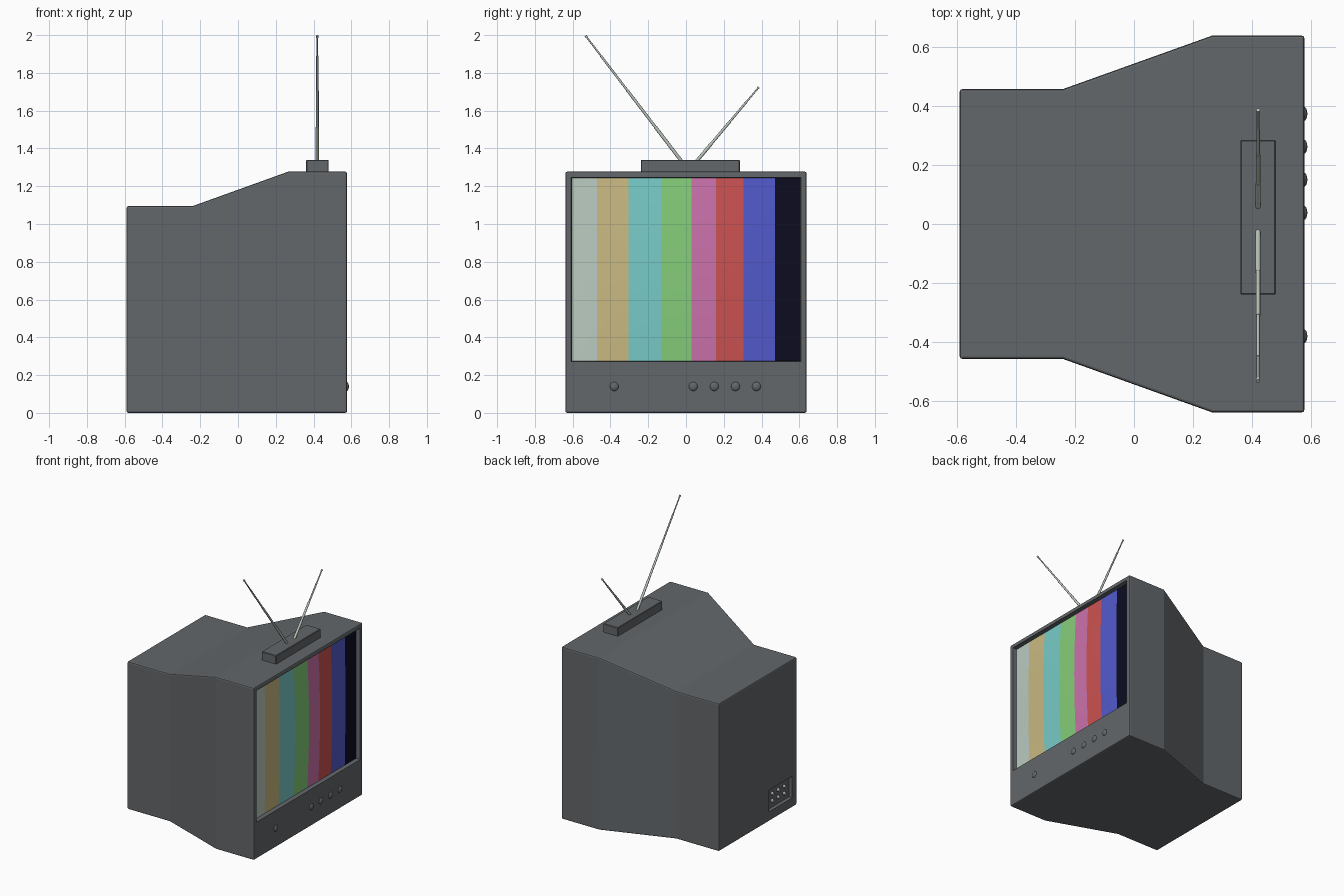
import bpy, bmesh, math
from mathutils import Vector

if "Cube" in bpy.data.objects:
    bpy.data.objects.remove(bpy.data.objects["Cube"])


def mat(name, r, g, b):
    m = bpy.data.materials.new(name)
    lin = [((c / 255 + 0.055) / 1.055) ** 2.4 for c in (r, g, b)]
    m.diffuse_color = (*lin, 1)
    m.use_nodes = True
    m.node_tree.nodes["Principled BSDF"].inputs["Base Color"].default_value = m.diffuse_color
    return m


casing_grey = mat("casing grey", 99, 103, 106)
silver = mat("silver", 187, 198, 188)
bars = [mat("bar pale grey", 188, 204, 194), mat("bar tan", 202, 186, 130),
        mat("bar cyan", 120, 204, 200), mat("bar green", 134, 206, 122),
        mat("bar pink", 204, 114, 172), mat("bar red", 204, 82, 82),
        mat("bar blue", 82, 90, 204), mat("bar black", 12, 12, 32)]


def finish(name, bm, mats, smooth=None):
    bmesh.ops.recalc_face_normals(bm, faces=bm.faces)
    me = bpy.data.meshes.new(name)
    bm.to_mesh(me)
    bm.free()
    ob = bpy.data.objects.new(name, me)
    bpy.context.collection.objects.link(ob)
    for m in mats:
        me.materials.append(m)
    if smooth:
        bpy.ops.object.select_all(action='DESELECT')
        ob.select_set(True)
        bpy.context.view_layer.objects.active = ob
        bpy.ops.object.shade_smooth_by_angle(angle=math.radians(smooth))
    return ob


def rod(bm, a, b, r, sides=12):
    # cylinder between two points
    a, b = Vector(a), Vector(b)
    rot = (b - a).to_track_quat('Z', 'Y').to_matrix().to_4x4()
    rot.translation = (a + b) / 2
    bmesh.ops.create_cone(bm, cap_ends=True, segments=sides, radius1=r, radius2=r,
                          depth=(b - a).length, matrix=rot)


# casing: rectangles lofted from the rear socket recess to the screen recess
# each ring: x, y0, y1, z0, z1
rings = [(-0.568, -0.395, -0.135, 0.075, 0.225),
         (-0.59, -0.40, -0.13, 0.07, 0.23),
         (-0.59, -0.457, 0.457, 0, 1.095),
         (-0.24, -0.457, 0.457, 0, 1.095),
         (0.265, -0.638, 0.638, 0, 1.277),
         (0.577, -0.638, 0.638, 0, 1.277),
         (0.577, -0.608, 0.608, 0.272, 1.247),
         (0.54, -0.604, 0.604, 0.276, 1.243)]
bm = bmesh.new()
loops = [[bm.verts.new((x, y, z)) for y, z in ((y0, z0), (y1, z0), (y1, z1), (y0, z1))]
         for x, y0, y1, z0, z1 in rings]
for p, q in zip(loops, loops[1:]):
    for i in range(4):
        j = (i + 1) % 4
        bm.faces.new((p[i], p[j], q[j], q[i]))
bm.faces.new(loops[0])
bm.faces.new(loops[-1])
outer = {v for l in loops[2:6] for v in l}
kinks = [set(loops[3]), set(loops[4])]
edges = [e for e in bm.edges if set(e.verts) <= outer and not any(set(e.verts) <= k for k in kinks)]
bmesh.ops.bevel(bm, geom=edges, offset=0.009, segments=2, profile=0.5, affect='EDGES')
finish("casing", bm, [casing_grey])

# screen: gently bulging glass split into colour bars
bounds = [-0.604, -0.47, -0.305, -0.13, 0.03, 0.16, 0.305, 0.47, 0.604]
SUB, ROWS = 3, 12
ys = [a + (b - a) * k / SUB for a, b in zip(bounds, bounds[1:]) for k in range(SUB)] + [bounds[-1]]
zs = [0.276 + 0.967 * k / ROWS for k in range(ROWS + 1)]
bm = bmesh.new()
grid = [[bm.verts.new((0.547 + 0.015 * (1 - (y / 0.604) ** 2) * (1 - ((z - 0.7595) / 0.4835) ** 2), y, z))
         for z in zs] for y in ys]
for i in range(len(ys) - 1):
    for k in range(ROWS):
        f = bm.faces.new((grid[i][k], grid[i + 1][k], grid[i + 1][k + 1], grid[i][k + 1]))
        f.material_index = i // SUB
screen = finish("screen", bm, bars, 30)
if screen.data.polygons[0].normal.x < 0:
    screen.data.flip_normals()

# control knobs: shallow domes
bm = bmesh.new()
for y in (-0.38, 0.038, 0.15, 0.262, 0.373):
    ret = bmesh.ops.create_uvsphere(bm, u_segments=16, v_segments=10, radius=0.024)
    for v in ret["verts"]:
        v.co = Vector((0.575 + v.co.x * 0.5, y + v.co.y, 0.14 + v.co.z))
finish("control_knobs", bm, [casing_grey], 60)

# rear sockets, two rows of three
bm = bmesh.new()
for y in (-0.195, -0.265, -0.335):
    for z in (0.125, 0.178):
        rod(bm, (-0.566, y, z), (-0.584, y, z), 0.012)
finish("rear_sockets", bm, [silver], 40)

# antenna base
bm = bmesh.new()
bmesh.ops.create_cube(bm, size=1)
for v in bm.verts:
    v.co = Vector((0.42 + v.co.x * 0.12, 0.023 + v.co.y * 0.524, 1.305 + v.co.z * 0.07))
bmesh.ops.bevel(bm, geom=bm.edges[:], offset=0.004, segments=1, affect='EDGES')
finish("antenna_base", bm, [casing_grey])


# telescopic antennas
def antenna(name, a, b, stops):
    a, b = Vector(a), Vector(b)
    bm = bmesh.new()
    for s, e, r in zip(stops, stops[1:], (0.009, 0.0075, 0.006, 0.0045)):
        rod(bm, a.lerp(b, s), a.lerp(b, e), r)
    rod(bm, a.lerp(b, 0.985), b, 0.007)
    finish(name, bm, [silver], 40)


antenna("antenna_long", (0.42, -0.018, 1.325), (0.42, -0.532, 1.997), (0, 0.28, 0.57, 0.84, 0.99))
antenna("antenna_short", (0.42, 0.05, 1.325), (0.42, 0.386, 1.725), (0, 0.26, 0.55, 0.82, 0.99))
